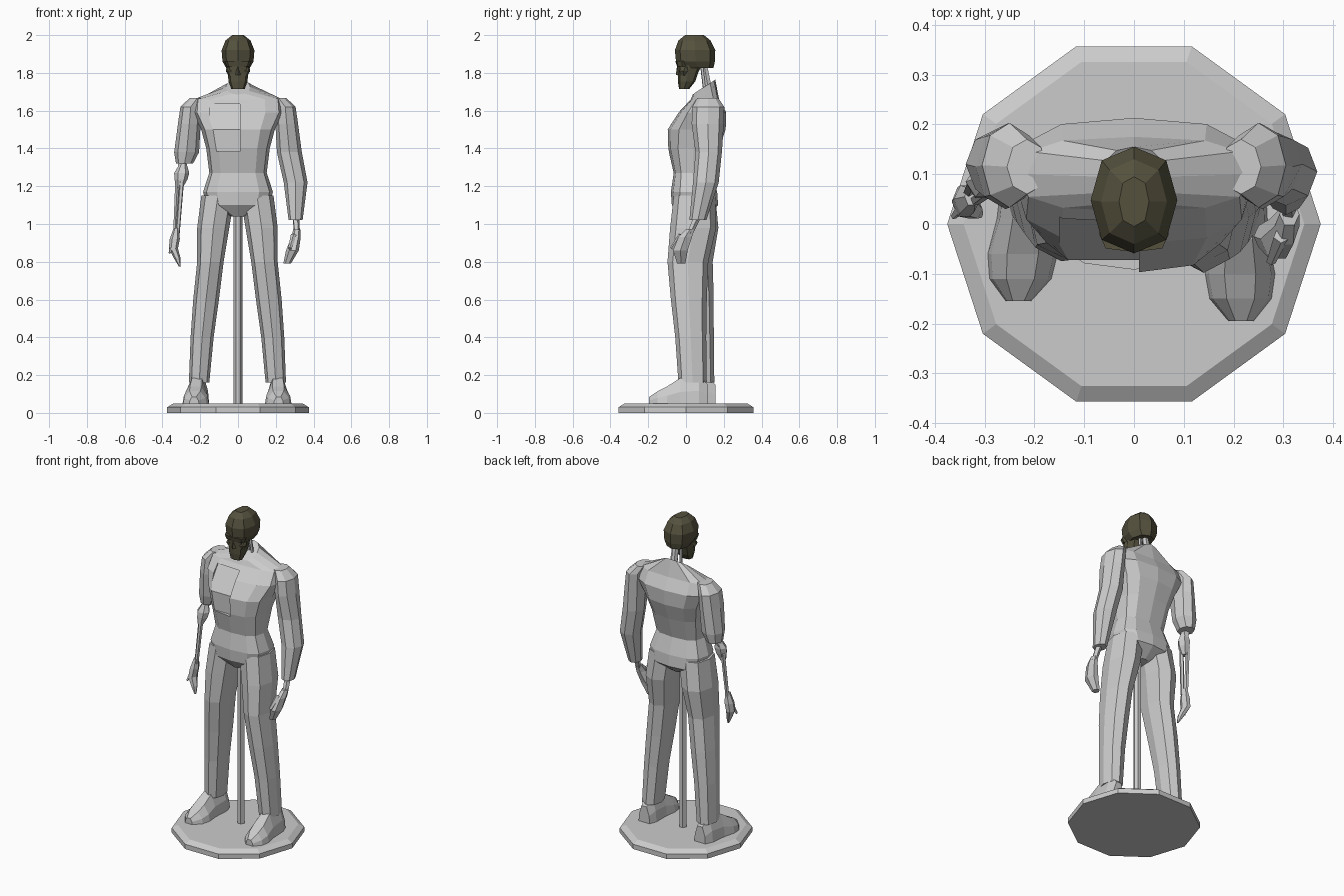
import bpy, bmesh
from math import cos, sin, pi, copysign
from mathutils import Vector


def ring(cx, cy, z, rx, ry, n=8, e=1.0, tilt=0.0):
    """Horizontal super-ellipse section; e < 1 makes it boxier."""
    pts = []
    for i in range(n):
        a = 2 * pi * i / n
        c, s = cos(a), sin(a)
        x, y = (copysign(abs(v) ** e, v) if abs(v) > 1e-6 else 0 for v in (c, s))
        pts.append((cx + rx * x, cy + ry * y, z + tilt * s))
    return pts


def loft(name, rings, mat=None):
    bm = bmesh.new()
    vs = [[bm.verts.new(p) for p in r] for r in rings]
    n = len(vs[0])
    for a, b in zip(vs, vs[1:]):
        for i in range(n):
            j = (i + 1) % n
            bm.faces.new((a[i], a[j], b[j], b[i]))
    bm.faces.new(vs[0])
    bm.faces.new(vs[-1])
    bmesh.ops.recalc_face_normals(bm, faces=bm.faces)
    me = bpy.data.meshes.new(name)
    bm.to_mesh(me)
    bm.free()
    ob = bpy.data.objects.new(name, me)
    bpy.context.collection.objects.link(ob)
    if mat:
        me.materials.append(mat)
    return ob


def rod(name, p, q, r0, r1, n=5):
    p, q = Vector(p), Vector(q)
    rot = (q - p).to_track_quat('Z', 'Y')
    rings = [[c + rot @ Vector((r * cos(2 * pi * i / n), r * sin(2 * pi * i / n), 0))
              for i in range(n)] for c, r in ((p, r0), (q, r1))]
    return loft(name, rings)


def stack(name, rows, n=8, e=1.0, mat=None, sx=1):
    return loft(name, [ring(sx * cx, cy, z, rx, ry, n, e) for cx, cy, z, rx, ry in rows], mat)


dark = bpy.data.materials.new("dark_olive")
dark.diffuse_color = (0.09, 0.083, 0.048, 1)

# Ten-sided chamfered base and support pole
stack("base", [(0, 0, 0, .375, .375), (0, 0, .03, .375, .375), (0, 0, .05, .342, .342)], 10)
stack("support_pole", [(0, .03, .05, .023, .023), (0, .03, 1.12, .023, .023)], 6)

# Torso: z, half width, front y, back y
torso_rows = [(1.04, .035, -.03, .10), (1.10, .165, -.075, .17), (1.17, .185, -.08, .165),
              (1.27, .152, -.065, .135), (1.40, .168, -.095, .175), (1.50, .195, -.098, .21),
              (1.59, .24, -.04, .213), (1.66, .235, .025, .175)]
rings = [ring(0, (f + b) / 2, z, w, (b - f) / 2, 12, .72) for z, w, f, b in torso_rows]
rings.append(ring(0, .095, 1.725, .065, .06, 12, .9, .04))
torso = loft("torso", rings)

# Recess of the torn jacket on one side of the chest
profile = [(-.2, 1.385), (-.07, 1.385), (-.072, 1.5), (.02, 1.635), (-.2, 1.635)]
cutter = loft("chest_recess_cutter", [[(x, y, z) for y, z in profile] for x in (-.15, .01)])
cutter.hide_render = True
cutter.hide_set(True)
mod = torso.modifiers.new("recess", 'BOOLEAN')
mod.operation = 'DIFFERENCE'
mod.solver = 'EXACT'
mod.object = cutter
bpy.context.view_layer.update()
dg = bpy.context.evaluated_depsgraph_get()
cut = bpy.data.meshes.new_from_object(torso.evaluated_get(dg))
torso.modifiers.clear()
torso.data = cut
bpy.data.objects.remove(cutter)

# Sleeves: one full length, one torn off above the elbow
sleeve = [(.215, .115, 1.668, .04, .055), (.25, .118, 1.62, .055, .085),
          (.258, .115, 1.53, .06, .085), (.272, .12, 1.38, .066, .07)]
stack("full_sleeve", sleeve + [(.305, .105, 1.22, .063, .068), (.305, .063, 1.02, .037, .045)])
stack("torn_sleeve", sleeve + [(.283, .12, 1.32, .045, .055)], sx=-1)

# Covered arm: wrist, hand and thumb
rod("wrist", (.305, .065, 1.05), (.312, .02, .95), .02, .016)
stack("hand", [(.312, .02, .97, .02, .025), (.307, -.005, .93, .025, .042),
               (.288, -.03, .86, .034, .045), (.26, -.025, .79, .02, .025)], 6)
rod("thumb", (.295, -.025, .94), (.275, -.075, .87), .016, .01)

# Bare arm: elbow joint, two forearm bones, hand and thumb
rod("bare_upper_arm_bone", (-.285, .115, 1.38), (-.3, .09, 1.26), .025, .022)
stack("elbow_joint", [(-.29, .095, 1.32, .018, .02), (-.298, .085, 1.27, .04, .035),
                      (-.302, .08, 1.235, .034, .032), (-.31, .075, 1.19, .016, .02)], 6)
for k, (x, y) in enumerate([(-.012, .014), (.01, -.014)]):
    rod("forearm_bone_%d" % k, (-.307 + x, .078 + y, 1.24),
        (-.325 + x * .6, .055 + y * .6, .95), .013, .011)
stack("bare_hand", [(-.326, .055, .98, .014, .02), (-.335, .05, .92, .027, .032),
                    (-.342, .045, .87, .024, .034), (-.322, .03, .82, .018, .022),
                    (-.308, .02, .775, .005, .008)], 6)
rod("bare_thumb", (-.34, .04, .91), (-.362, .015, .845), .013, .006)

# Legs and shoes; the two stand slightly staggered
leg = [(.1, .045, 1.15, .088, .11), (.125, .038, .98, .085, .122), (.14, .01, .80, .07, .108),
       (.163, .015, .60, .068, .095), (.184, .025, .40, .061, .082), (.2, .035, .16, .054, .075)]
shoe = [(.115, .038, .10), (.07, .055, .15), (-.03, .058, .135), (-.10, .07, .09),
        (-.15, .062, .065), (-.195, .025, .035)]
for side, sx, shift, splay in (("left", 1, 0, .02), ("right", -1, .04, .09)):
    stack(side + "_leg", [(x + (.006 if sx < 0 else 0), y + shift * min(1, (1.15 - z) / .6),
                           z, rx, ry) for x, y, z, rx, ry in leg], 8, .85, sx=sx)
    secs = []
    for y, w, h in shoe:
        cx = sx * (.21 + splay * (.05 - y))
        secs.append([(cx + u * w, y + shift, .05 + v * h) for u, v in
                     ((-1, 0), (1, 0), (.9, .45), (.45, 1), (-.45, 1), (-.9, .45))])
    loft(side + "_shoe", secs)

# Exposed neck: spine and two side struts
rod("neck_spine", (0, .125, 1.68), (0, .09, 1.87), .022, .018, 6)
for sx in (-1, 1):
    rod("neck_strut", (sx * .035, .10, 1.69), (sx * .022, .08, 1.86), .009, .009, 4)

# Dark skull: cranium, face with jaw, brow, cheekbones and nose ridge
stack("cranium", [(0, .065, 1.825, .062, .08), (0, .05, 1.86, .082, .103),
                  (0, .048, 1.92, .087, .107), (0, .045, 1.972, .066, .085),
                  (0, .045, 2.0, .03, .05)], 8, .85, dark)
stack("jaw", [(0, .02, 1.85, .06, .068), (0, .01, 1.80, .055, .054),
              (0, .003, 1.755, .05, .046), (0, -.01, 1.715, .036, .027)], 8, .75, dark)
stack("brow", [(0, -.02, 1.835, .06, .028), (0, -.02, 1.862, .07, .036)], 8, .6, dark)
for sx in (-1, 1):
    stack("cheekbone", [(.038, -.012, 1.785, .012, .018), (.045, -.012, 1.81, .02, .028),
                        (.045, -.005, 1.83, .016, .02)], 6, 1, dark, sx)
stack("nose_ridge", [(0, -.04, 1.79, .014, .014), (0, -.035, 1.84, .007, .012)], 4, 1, dark)
